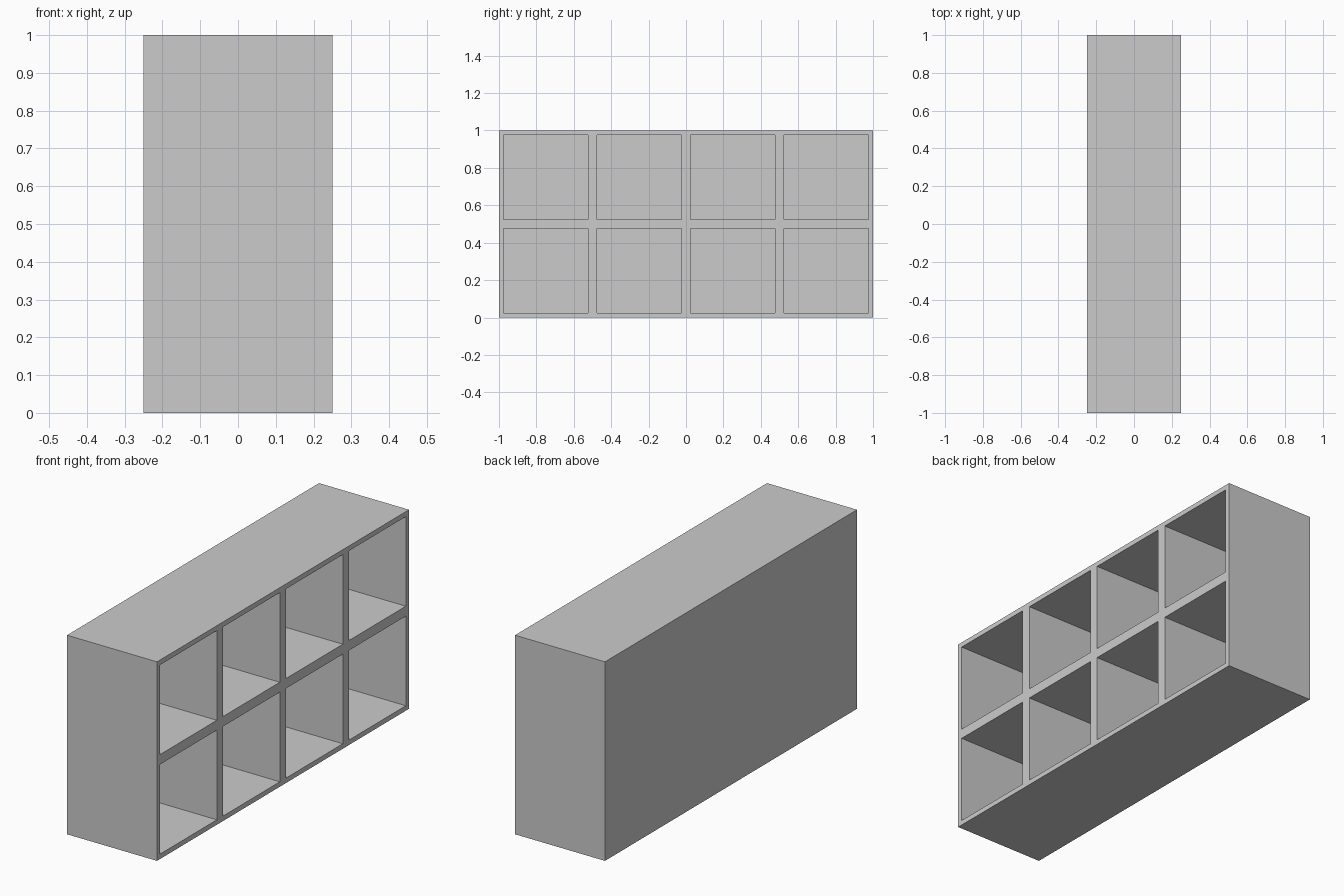
import bpy, bmesh
from mathutils import Matrix, Vector

if "Cube" in bpy.data.objects:
    bpy.data.objects.remove(bpy.data.objects["Cube"])

DEPTH, WIDTH, HEIGHT = 0.5, 2.0, 1.0
WALL = 0.025

# Solid case block standing on the ground
bm = bmesh.new()
bmesh.ops.create_cube(bm, size=1.0, matrix=Matrix.Translation((0, 0, HEIGHT / 2))
                      @ Matrix.Diagonal((DEPTH, WIDTH, HEIGHT, 1)))

# Divide into four columns and two rows
cuts = [((0, y, 0), (0, 1, 0)) for y in (-0.5, 0, 0.5)] + [((0, 0, 0.5), (0, 0, 1))]
for co, no in cuts:
    bmesh.ops.bisect_plane(bm, geom=bm.verts[:] + bm.edges[:] + bm.faces[:],
                           plane_co=co, plane_no=no)

# Frame each opening, then push it inward to form the compartments
bm.normal_update()
openings = [f for f in bm.faces if f.normal.x > 0.9]
bmesh.ops.inset_individual(bm, faces=openings, thickness=WALL, use_even_offset=True)
pockets = bmesh.ops.extrude_discrete_faces(bm, faces=openings)["faces"]
bmesh.ops.translate(bm, verts=[v for f in pockets for v in f.verts],
                    vec=Vector((-(DEPTH - WALL), 0, 0)))
bmesh.ops.recalc_face_normals(bm, faces=bm.faces[:])

mesh = bpy.data.meshes.new("cubby_shelf")
bm.to_mesh(mesh)
bm.free()
bpy.context.collection.objects.link(bpy.data.objects.new("cubby_shelf", mesh))
